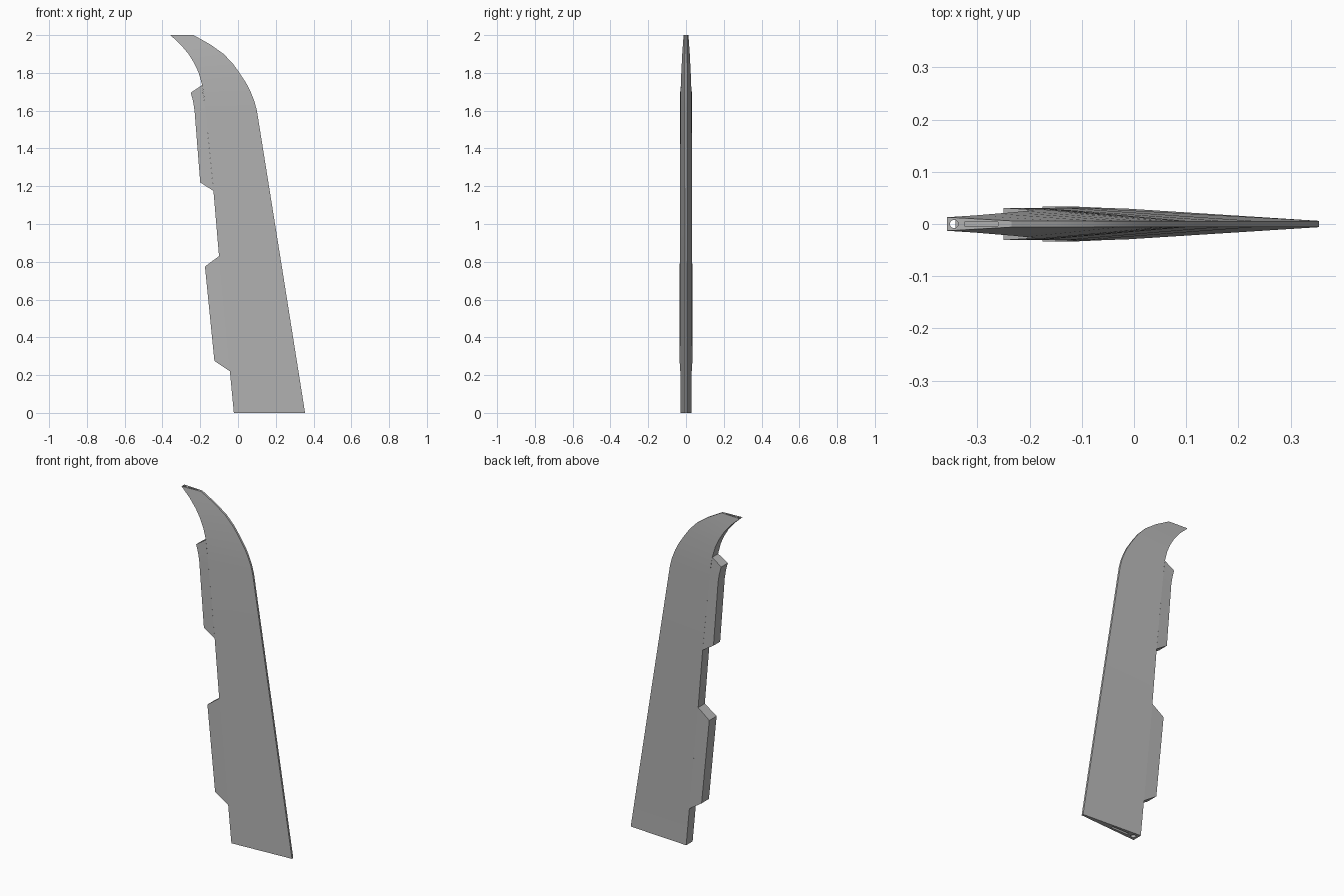
import bpy, bmesh, math
from mathutils import Matrix

cube = bpy.data.objects.get("Cube")
if cube:
    bpy.data.objects.remove(cube)

steel = bpy.data.materials.new("grey_steel")
steel.use_nodes = True
steel.diffuse_color = (0.45, 0.45, 0.45, 1)
steel.node_tree.nodes["Principled BSDF"].inputs["Base Color"].default_value = (0.45, 0.45, 0.45, 1)

EDGE = 0.006  # half thickness of the cutting edge

# Blade stations: height, spine x, edge x, half thickness at the spine
STATIONS = [
    (0, -0.022, 0.355, 0.03), (0.8, -0.098, 0.228, 0.031), (1.2, -0.132, 0.164, 0.031),
    (1.6, -0.172, 0.10, 0.03), (1.65, -0.178, 0.087, 0.0295), (1.7, -0.184, 0.067, 0.0285),
    (1.74, -0.191, 0.047, 0.027), (1.8, -0.208, 0.008, 0.025), (1.85, -0.231, -0.028, 0.0225),
    (1.9, -0.262, -0.076, 0.02), (1.95, -0.304, -0.146, 0.0165), (2, -0.358, -0.235, 0.013),
]


def new_object(name, bm, shade=True):
    bmesh.ops.recalc_face_normals(bm, faces=bm.faces)
    mesh = bpy.data.meshes.new(name)
    bm.to_mesh(mesh)
    bm.free()
    mesh.materials.append(steel)
    ob = bpy.data.objects.new(name, mesh)
    bpy.context.collection.objects.link(ob)
    if shade:
        bpy.ops.object.select_all(action='DESELECT')
        ob.select_set(True)
        bpy.context.view_layer.objects.active = ob
        bpy.ops.object.shade_smooth_by_angle(angle=math.radians(25))
    return ob


def loft(name, rings):
    """Skin a stack of four-cornered sections and cap both ends."""
    bm = bmesh.new()
    loops = [[bm.verts.new(p) for p in ring] for ring in rings]
    for a, b in zip(loops, loops[1:]):
        for i in range(4):
            j = (i + 1) % 4
            bm.faces.new((a[i], a[j], b[j], b[i]))
    bm.faces.new(loops[0])
    bm.faces.new(loops[-1])
    return new_object(name, bm)


def spine(z):
    """Spine x and half thickness at a height."""
    for a, b in zip(STATIONS, STATIONS[1:]):
        if z <= b[0]:
            t = (z - a[0]) / (b[0] - a[0])
            return a[1] + t * (b[1] - a[1]), a[3] + t * (b[3] - a[3])


# Wedge-shaped blade with a hooked tip
blade = loft("blade", [
    [(l, -h, z), (r, -EDGE, z), (r, EDGE, z), (l, h, z)] for z, l, r, h in STATIONS])


# Raised teeth along the spine, each given by its outer corners and half thickness
def tooth(name, inner, outer, half):
    rings = []
    for zi, (xo, zo) in zip(inner, outer):
        xi, hi = spine(zi)
        rings.append([(xo, -half, zo), (xi, -hi, zi), (xi, hi, zi), (xo, half, zo)])
    loft(name, rings)


tooth("lower_tooth", (0.22, 0.83), ((-0.125, 0.275), (-0.175, 0.775)), 0.034)
tooth("upper_tooth", (1.175, 1.6, 1.65, 1.735),
      ((-0.2, 1.22), (-0.23, 1.6), (-0.238, 1.65), (-0.25, 1.695)), 0.031)


# Shallow pin hole and slot in both end faces
def cut(name, bm):
    cutter = new_object(name, bm, shade=False)
    cutter.hide_render = True
    cutter.hide_viewport = True
    mod = blade.modifiers.new(name, 'BOOLEAN')
    mod.operation = 'DIFFERENCE'
    mod.solver = 'EXACT'
    mod.object = cutter


for end, z, x, size in (("tip", 2, -0.345, 0.008), ("base", 0, 0.005, 0.014)):
    bm = bmesh.new()
    bmesh.ops.create_cone(bm, cap_ends=True, segments=16, radius1=size, radius2=size,
                          depth=0.03, matrix=Matrix.Translation((x, 0, z)))
    cut(end + "_pin_cutter", bm)
    bm = bmesh.new()
    bmesh.ops.create_cube(bm, size=1, matrix=Matrix.Translation((x + size * 6.5, 0, z))
                          @ Matrix.Diagonal((size * 8, size, 0.03, 1)))
    cut(end + "_slot_cutter", bm)
